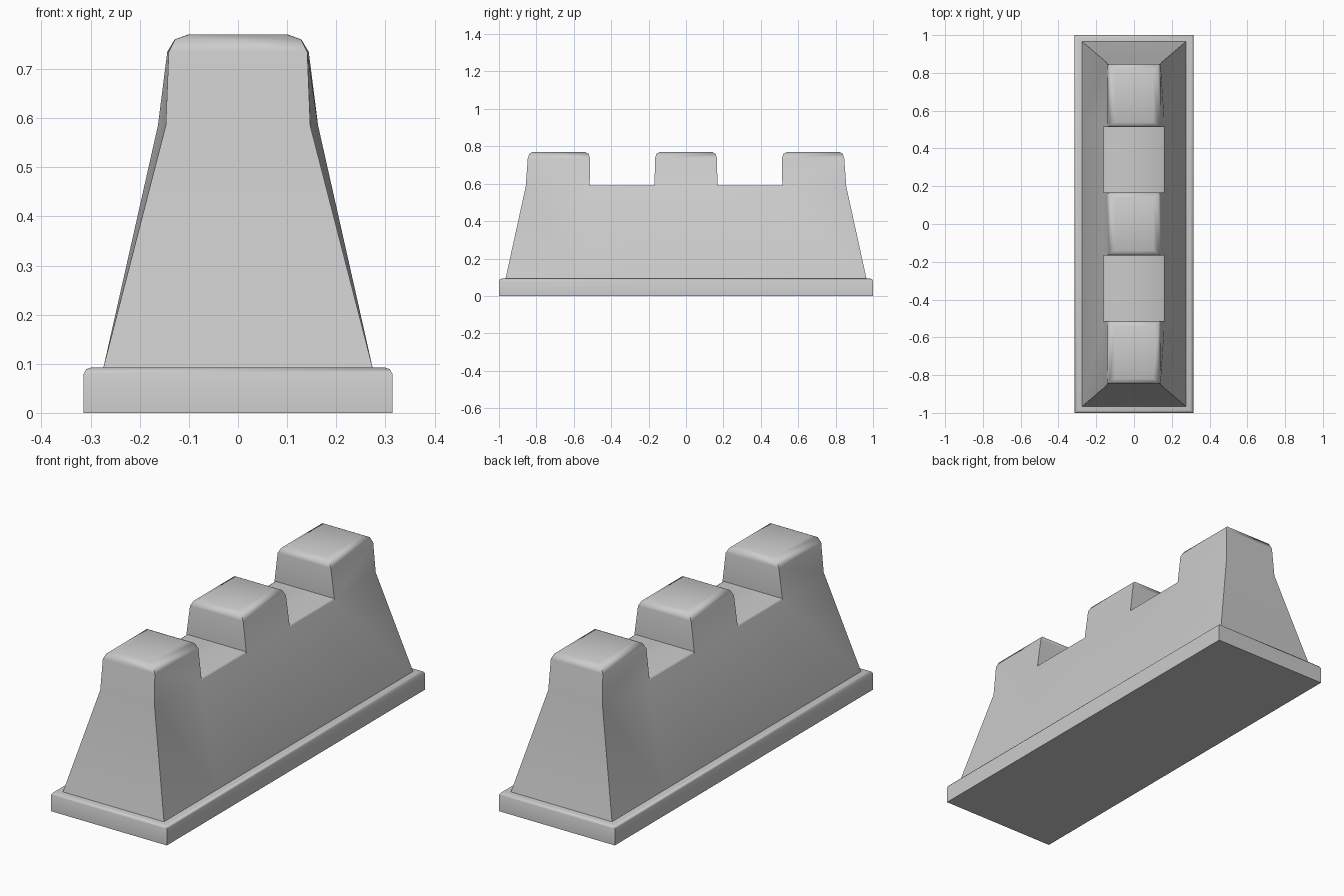
import bpy, bmesh

if "Cube" in bpy.data.objects:
    bpy.data.objects.remove(bpy.data.objects["Cube"])


def loft(bm, rings, bottom=False, top=True):
    """Skin a stack of four-cornered rings."""
    vs = [[bm.verts.new(p) for p in r] for r in rings]
    for a, b in zip(vs, vs[1:]):
        for i in range(4):
            j = (i + 1) % 4
            bm.faces.new((a[i], a[j], b[j], b[i]))
    if bottom:
        bm.faces.new(vs[0][::-1])
    if top:
        bm.faces.new(vs[-1])


def ring(z, y0, x0, y1, x1):
    return [(-x0, y0, z), (x0, y0, z), (x1, y1, z), (-x1, y1, z)]


def finish(bm, name):
    bmesh.ops.remove_doubles(bm, verts=bm.verts, dist=0.0005)
    bmesh.ops.recalc_face_normals(bm, faces=bm.faces)
    me = bpy.data.meshes.new(name)
    bm.to_mesh(me)
    bm.free()
    ob = bpy.data.objects.new(name, me)
    bpy.context.collection.objects.link(ob)
    bpy.ops.object.select_all(action='DESELECT')
    ob.select_set(True)
    bpy.context.view_layer.objects.active = ob
    bpy.ops.object.shade_smooth_by_angle(angle=0.87)


# Plinth with a small chamfer
bm = bmesh.new()
loft(bm, [ring(z, -y, x, y, x) for z, x, y in
          ((0, .314, 1), (.08, .314, 1), (.089, .309, .995), (.092, .3, .985))], bottom=True)
finish(bm, "plinth")

# Tapered wall, slightly wider at the notches than at the ends
bm = bmesh.new()
ZB, ZW, ZF = .092, .585, .591
stations = [(-.965, -.857, .147), (-.56, -.515, .163), (-.185, -.168, .163),
            (.185, .168, .163), (.56, .515, .163), (.965, .857, .147)]
sections = []
for yb, yt, x in stations:
    pts = [(-.274, yb, ZB), (-x, yt, ZW), (-x + .008, yt, ZF),
           (x - .008, yt, ZF), (x, yt, ZW), (.274, yb, ZB)]
    sections.append([bm.verts.new(p) for p in pts])
for k, (a, b) in enumerate(zip(sections, sections[1:])):
    # notch bays get a floor; the other bays carry merlons
    for i in range(5) if k % 2 else (0, 4):
        bm.faces.new((a[i], a[i + 1], b[i + 1], b[i]))
for s in (sections[0], sections[-1]):
    bm.faces.new((s[0], s[1], s[4], s[5]))
bm.faces.new([s[0] for s in sections] + [s[5] for s in reversed(sections)])
bmesh.ops.delete(bm, geom=[v for v in bm.verts if not v.link_faces], context='VERTS')

# Middle merlon
loft(bm, [ring(z, -y, x, y, x) for z, x, y in
          ((ZW, .163, .168), (.735, .144, .166), (.76, .129, .158), (.77, .102, .14))], top=True)

# End merlons, mirrored front to back
for s in (-1, 1):
    loft(bm, [ring(z, s * yi, xi, s * yo, xo) for z, yi, xi, yo, xo in
              ((ZW, .515, .163, .857, .147), (.735, .513, .144, .846, .141),
               (.76, .521, .129, .838, .128), (.77, .54, .102, .82, .101))])
finish(bm, "crenellated_wall")
